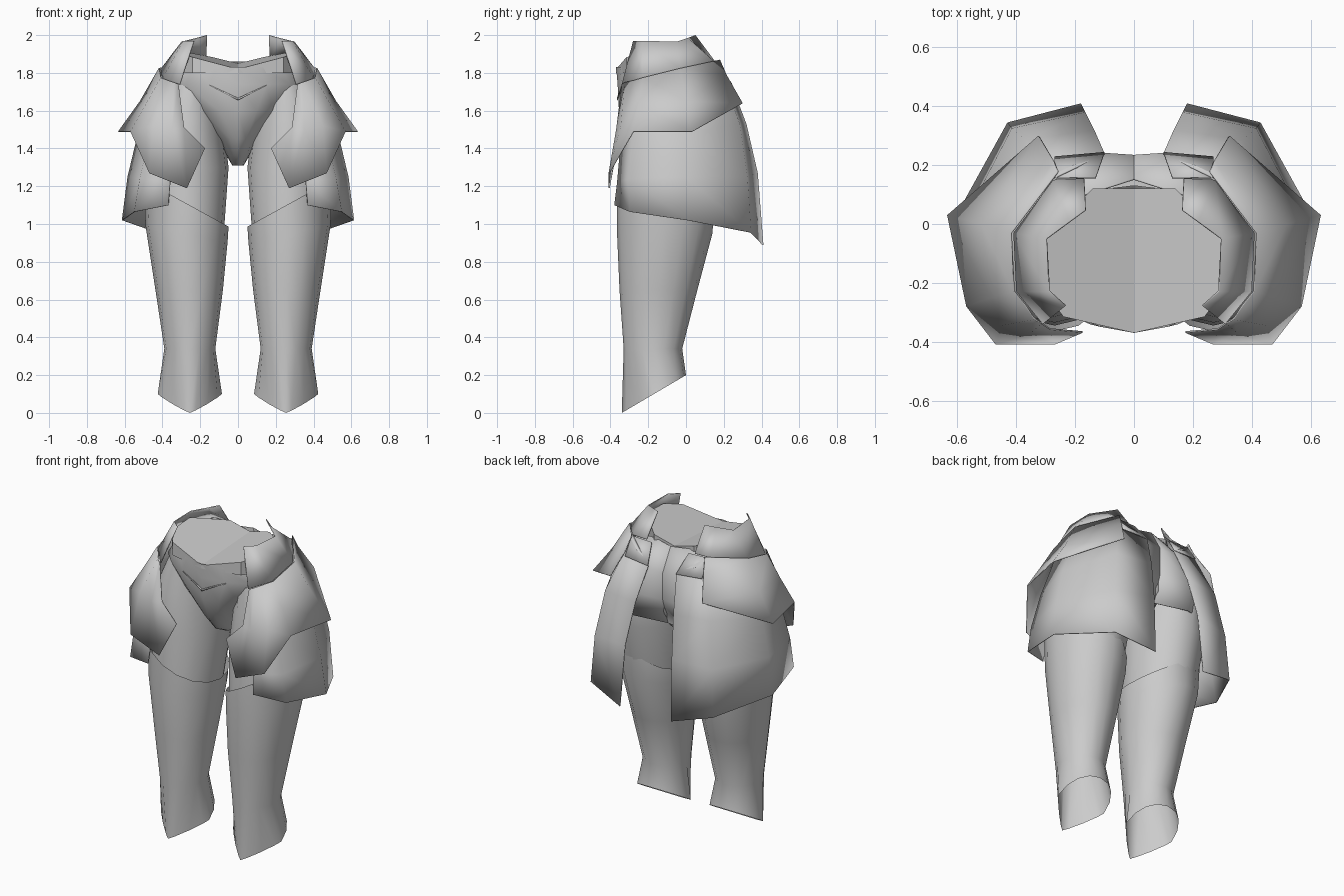
import bpy, bmesh, math

cube = bpy.data.objects.get("Cube")
if cube:
    bpy.data.objects.remove(cube, do_unlink=True)

mat = bpy.data.materials.new("plain_grey")
mat.use_nodes = True
GREY = (0.6, 0.6, 0.6, 1)
mat.diffuse_color = GREY
mat.node_tree.nodes["Principled BSDF"].inputs["Base Color"].default_value = GREY


def finish(name, bm, mirror=True, thickness=0, angle=55):
    """Turn a bmesh into a smooth shaded object, optionally mirrored and thickened."""
    bmesh.ops.recalc_face_normals(bm, faces=bm.faces)
    mesh = bpy.data.meshes.new(name)
    bm.to_mesh(mesh)
    bm.free()
    mesh.materials.append(mat)
    obj = bpy.data.objects.new(name, mesh)
    bpy.context.collection.objects.link(obj)
    if thickness:
        solid = obj.modifiers.new("thickness", 'SOLIDIFY')
        solid.thickness = thickness
        solid.offset = -1
    if mirror:
        obj.modifiers.new("mirror", 'MIRROR').use_mirror_merge = False
    bpy.ops.object.select_all(action='DESELECT')
    obj.select_set(True)
    bpy.context.view_layer.objects.active = obj
    bpy.ops.object.shade_smooth_by_angle(angle=math.radians(angle))
    return obj


def skin(bm, rows, closed):
    """Bridge consecutive rows of points with quads."""
    grid = [[bm.verts.new(p) for p in row] for row in rows]
    for a, b in zip(grid, grid[1:]):
        count = len(a)
        for i in range(count if closed else count - 1):
            j = (i + 1) % count
            bm.faces.new((a[i], a[j], b[j], b[i]))
    return grid


def ring(z, x_range, y_range, front=1, back=1, tilt_x=0, tilt_y=0, sides=16):
    """Rounded section; power 1 is an ellipse, 2 a diamond, below 1 boxier."""
    cx, rx = sum(x_range) / 2, (x_range[1] - x_range[0]) / 2
    cy, ry = sum(y_range) / 2, (y_range[1] - y_range[0]) / 2
    points = []
    for i in range(sides):
        s = math.sin(math.tau * i / sides)
        c = -math.cos(math.tau * i / sides)
        power = front if c < 0 else back
        dx = rx * math.copysign(abs(s) ** power, s)
        dy = ry * math.copysign(abs(c) ** power, c)
        points.append((cx + dx, cy + dy, z + tilt_x * dx + tilt_y * dy))
    return points


def tube(name, rings, mirror=True):
    bm = bmesh.new()
    skin(bm, rings, True)
    return finish(name, bm, mirror, angle=75)


def plate(name, columns, thickness=.006):
    """Curved armour sheet; each column runs from top edge to bottom edge."""
    bm = bmesh.new()
    skin(bm, columns, False)
    return finish(name, bm, True, thickness)


# Tall leg covers with slanted cuffs and pointed, open hems
tube("lower_leg", [
    ring(1.11, (.05, .50), (-.365, .15), tilt_x=.55),
    ring(.95, (.055, .49), (-.365, .14), tilt_x=.2),
    ring(.65, (.08, .437), (-.352, .06)),
    ring(.34, (.12, .39), (-.33, -.02)),
    ring(.10, (.085, .425), (-.34, 0), front=1.8, back=.95, tilt_y=.588),
])

# Thighs running up into the hips
tube("thigh", [
    ring(1.76, (.12, .36), (-.27, .14)),
    ring(1.55, (.08, .46), (-.315, .22)),
    ring(1.3, (.05, .49), (-.335, .2)),
    ring(.95, (.075, .465), (-.345, .12)),
])

# Pelvis narrowing down to the crotch
tube("pelvis", [
    ring(1.83, (-.33, .33), (-.37, .13), front=1.1, back=.9),
    ring(1.74, (-.39, .39), (-.362, .19), back=.9),
    ring(1.6, (-.26, .26), (-.355, .235)),
    ring(1.45, (-.11, .11), (-.29, .21)),
    ring(1.36, (-.06, .06), (-.22, .16)),
    ring(1.31, (-.03, .03), (-.12, .1)),
], mirror=False)

# Seat panel across the back of the hips
plate("seat_panel", [
    [(0, .155, 1.86), (0, .235, 1.72), (0, .235, 1.55), (0, .18, 1.38)],
    [(.14, .11, 1.86), (.19, .215, 1.72), (.22, .25, 1.55), (.22, .225, 1.39)],
    [(.31, .06, 1.83), (.37, .12, 1.7), (.41, .14, 1.55), (.42, .14, 1.43)],
])

# Waist cap folded to a shallow valley, with a low wall under its rim
outline = [(0, -.37), (.24, -.315), (.31, -.22), (.31, -.04), (.14, .12), (0, .12)]
bm = bmesh.new()
rim = skin(bm, [[(x, y, 1.82 + .25 * x + .06 * (y + .37)) for x, y in outline],
                [(x, y, 1.80) for x, y in outline]], False)[0]
bm.faces.new(rim)
finish("waist_cap", bm, angle=20)

# Raised chevron on the front
plate("front_chevron", [
    [(0, -.362, 1.667), (0, -.362, 1.655)],
    [(.15, -.336, 1.736), (.15, -.336, 1.73)],
], .004)

# Standing collar around each hip
plate("hip_collar", [
    [(.235, -.28, 1.97), (.31, -.34, 1.74)],
    [(.29, -.23, 1.97), (.40, -.23, 1.77)],
    [(.30, -.05, 1.965), (.41, -.03, 1.82)],
    [(.22, .01, 1.985), (.275, .15, 1.86)],
    [(.165, .05, 2.0), (.17, .155, 1.86)],
])

# Short upper skirt plate with a pointed front flap
plate("upper_skirt_plate", [
    [(.315, -.34, 1.74), (.285, -.36, 1.51), (.175, -.37, 1.40)],
    [(.34, -.325, 1.75), (.35, -.37, 1.5), (.27, -.41, 1.19)],
    [(.37, -.28, 1.76), (.45, -.345, 1.52), (.47, -.41, 1.27)],
    [(.41, -.23, 1.775), (.485, -.25, 1.64), (.57, -.28, 1.49)],
    [(.42, -.03, 1.825), (.52, 0, 1.65), (.635, .03, 1.49)],
    [(.26, .18, 1.87), (.275, .215, 1.79), (.325, .30, 1.64)],
])

# Long lower skirt plate wrapping from the thigh front to the back
plate("lower_skirt_plate", [
    [(.33, -.32, 1.7), (.35, -.345, 1.45), (.36, -.365, 1.22), (.37, -.38, 1.10)],
    [(.39, -.23, 1.74), (.47, -.28, 1.46), (.52, -.305, 1.24), (.55, -.3, 1.065)],
    [(.40, -.03, 1.8), (.53, -.01, 1.48), (.585, 0, 1.25), (.615, .01, 1.02)],
    [(.26, .165, 1.86), (.37, .285, 1.53), (.415, .325, 1.25), (.43, .345, .955)],
    [(.10, .24, 1.74), (.135, .32, 1.53), (.165, .38, 1.27), (.18, .41, .89)],
])

# Bridge joining the collar to the back of the long plate
plate("back_hip_bridge", [
    [(.13, .155, 1.85), (.10, .24, 1.74)],
    [(.27, .155, 1.855), (.27, .225, 1.75)],
])
